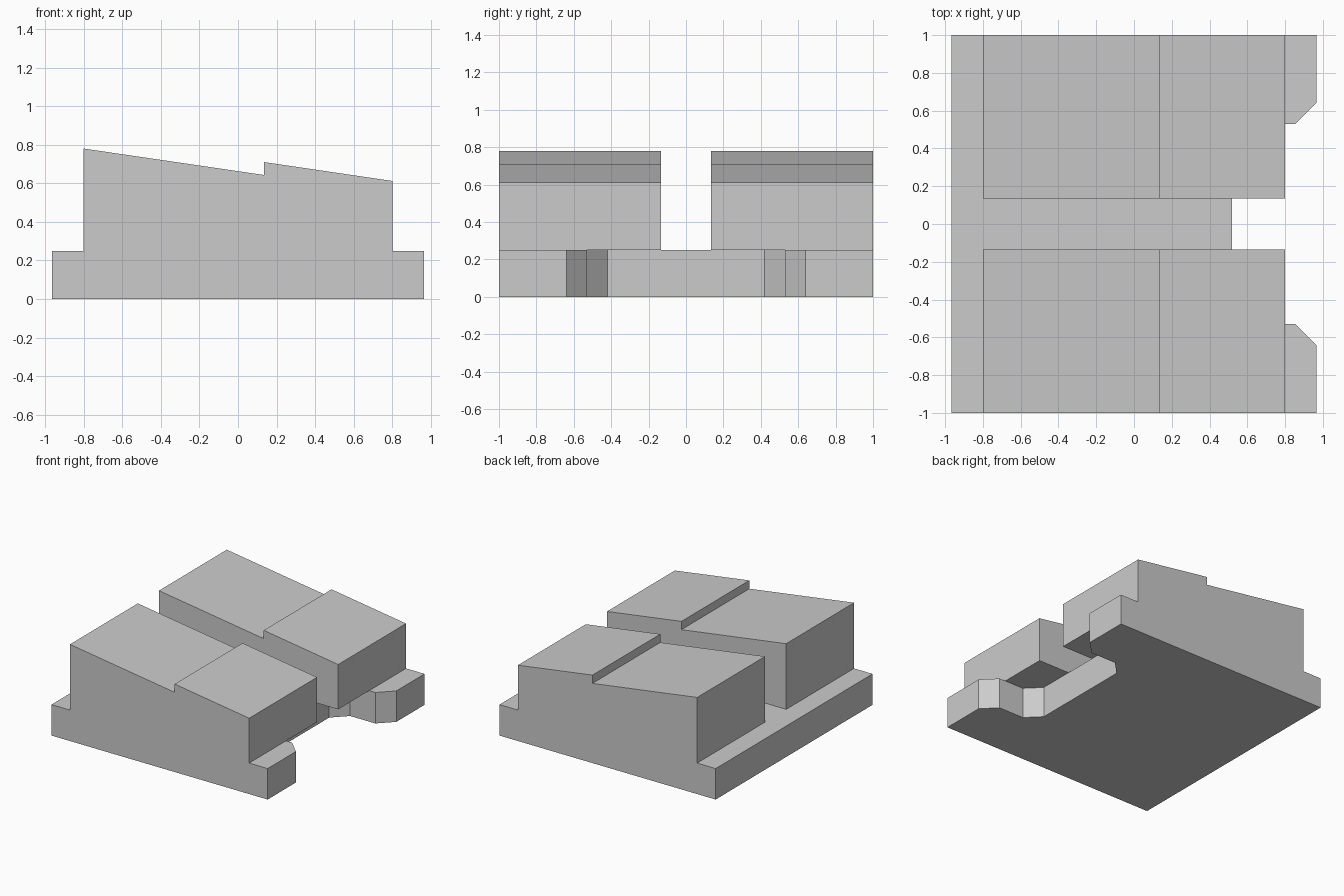
import bpy
import bmesh
from mathutils import Vector

cube = bpy.data.objects.get("Cube")
if cube:
    bpy.data.objects.remove(cube, do_unlink=True)

grey = bpy.data.materials.new("light grey")
grey.use_nodes = True
grey.diffuse_color = (0.6, 0.6, 0.6, 1)
shader = next(n for n in grey.node_tree.nodes if n.type == 'BSDF_PRINCIPLED')
shader.inputs["Base Color"].default_value = grey.diffuse_color


def prism(name, points, extrusion):
    """Extrude a flat outline into a closed solid."""
    bm = bmesh.new()
    face = bm.faces.new([bm.verts.new(p) for p in points])
    result = bmesh.ops.extrude_face_region(bm, geom=[face], use_keep_orig=True)
    moved = [v for v in result["geom"] if isinstance(v, bmesh.types.BMVert)]
    bmesh.ops.translate(bm, verts=moved, vec=Vector(extrusion))
    bmesh.ops.recalc_face_normals(bm, faces=bm.faces)
    mesh = bpy.data.meshes.new(name)
    bm.to_mesh(mesh)
    bm.free()
    mesh.materials.append(grey)
    obj = bpy.data.objects.new(name, mesh)
    bpy.context.collection.objects.link(obj)
    return obj


BASE_TOP = 0.25
GAP = 0.135

# Base slab: half outline with the chamfered notch, mirrored across y
half = [(0.52, 0.42), (0.63, 0.53), (0.855, 0.53),
        (0.965, 0.64), (0.965, 1), (-0.965, 1)]
outline = half + [(x, -y) for x, y in reversed(half)]
prism("base_slab", [(x, y, 0) for x, y in outline], (0, 0, BASE_TOP))

# Two stepped, sloping blocks separated by a channel
profile = [(-0.8, BASE_TOP), (-0.8, 0.78), (0.135, 0.643),
           (0.135, 0.71), (0.8, 0.612), (0.8, BASE_TOP)]
for name, side in (("front_block", -1), ("back_block", 1)):
    prism(name, [(x, side * GAP, z) for x, z in profile],
          (0, side * (1 - GAP), 0))
